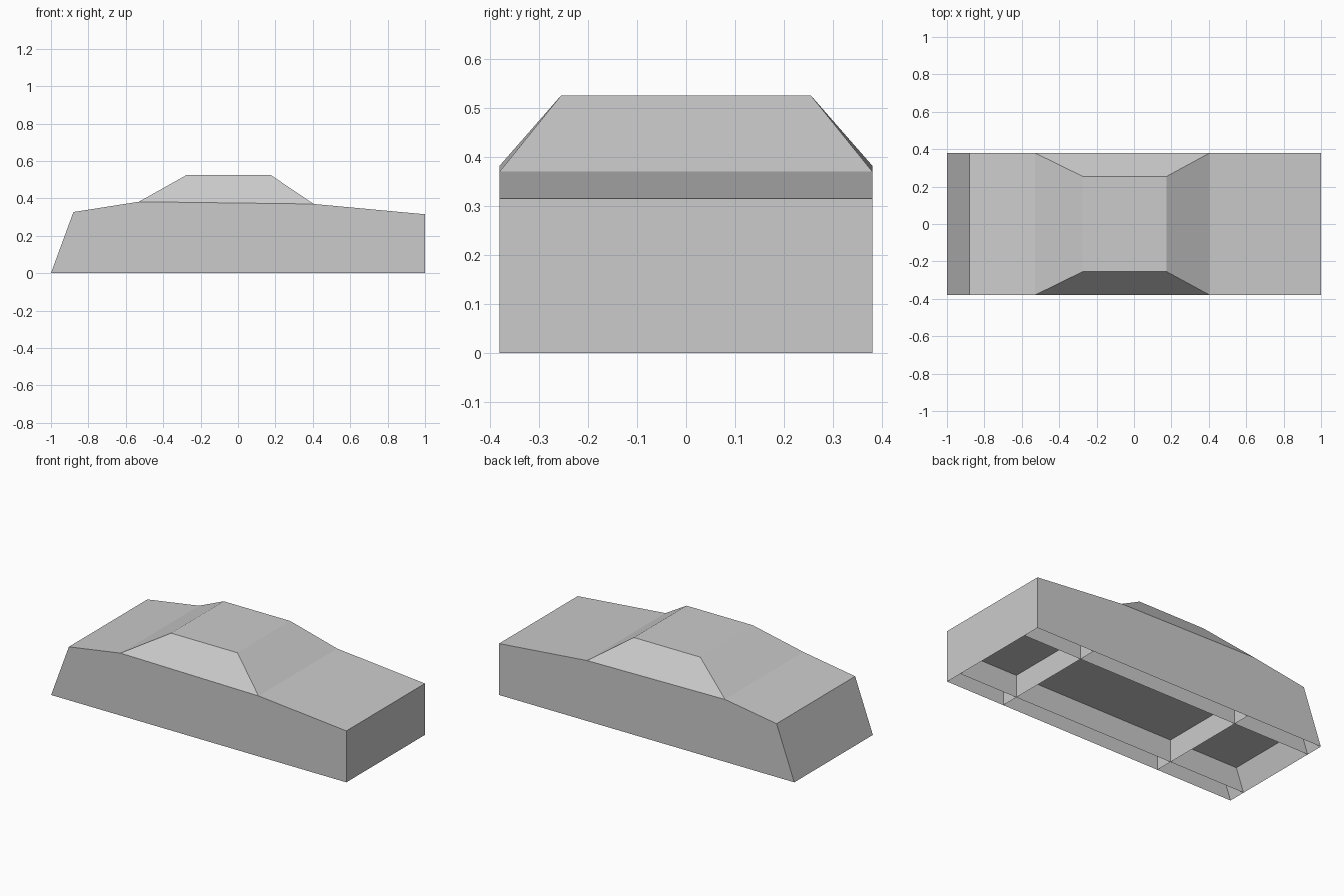
import bpy
import bmesh

cube = bpy.data.objects.get("Cube")
if cube:
    bpy.data.objects.remove(cube, do_unlink=True)

HALF_W = 0.38      # body half width
ROOF_W = 0.255     # roof half width
RAIL_Y = 0.27      # inner rail offset
FLOOR_Z = 0.137    # underside panel height

grey = bpy.data.materials.new("light_grey")
grey.use_nodes = True
colour = (0.6, 0.6, 0.6, 1)
grey.diffuse_color = colour
grey.node_tree.nodes["Principled BSDF"].inputs["Base Color"].default_value = colour


def make(name, faces):
    """Build one flat-shaded object from a list of corner loops."""
    bm = bmesh.new()
    for loop in faces:
        bm.faces.new([bm.verts.new(p) for p in loop])
    bmesh.ops.remove_doubles(bm, verts=bm.verts, dist=0.0005)
    bmesh.ops.recalc_face_normals(bm, faces=bm.faces)
    mesh = bpy.data.meshes.new(name)
    bm.to_mesh(mesh)
    bm.free()
    mesh.materials.append(grey)
    obj = bpy.data.objects.new(name, mesh)
    bpy.context.collection.objects.link(obj)
    return obj


def strip(a, b):
    """Quad across the width between two (x, z, half width) stations."""
    (xa, za, wa), (xb, zb, wb) = a, b
    return [(xa, -wa, za), (xb, -wb, zb), (xb, wb, zb), (xa, wa, za)]


def side(stations, s):
    return [(x, s * w, z) for x, z, w in stations]


# Stations along the length
tail_low, tail_top = (-1, 0, HALF_W), (-0.88, 0.327, HALF_W)
cabin_back, cabin_front = (-0.53, 0.382, HALF_W), (0.405, 0.37, HALF_W)
roof_back, roof_front = (-0.275, 0.525, ROOF_W), (0.175, 0.525, ROOF_W)
nose_top, nose_low = (1, 0.315, HALF_W), (1, 0, HALF_W)

# Lower body: sloped tail, boot, bonnet, nose and flat sides
outline = [tail_low, tail_top, cabin_back, cabin_front, nose_top, nose_low]
pairs = [(tail_low, tail_top), (tail_top, cabin_back),
         (cabin_front, nose_top), (nose_top, nose_low)]
make("lower_body", [strip(a, b) for a, b in pairs]
     + [side(outline, s) for s in (-1, 1)])

# Cabin: rear window, roof, windscreen and leaning sides
cabin = [cabin_back, roof_back, roof_front, cabin_front]
make("cabin", [strip(a, b) for a, b in zip(cabin, cabin[1:])]
     + [side(cabin, s) for s in (-1, 1)])

# Underside panel, ending just inside the sloped tail
slope = (tail_top[0] - tail_low[0]) / tail_top[1]
floor_back = -0.999 + FLOOR_Z * slope
make("underside_panel", [strip((floor_back, FLOOR_Z, HALF_W - 0.001),
                               (0.999, FLOOR_Z, HALF_W - 0.001))])

# Lengthwise rails below the panel
for name, s in (("right_rail", -1), ("left_rail", 1)):
    y = s * RAIL_Y
    make(name, [[(-0.999, y, 0), (floor_back, y, FLOOR_Z),
                 (0.999, y, FLOOR_Z), (0.999, y, 0)]])

# Cross members below the panel
for name, x in (("rear_cross_member", -0.484), ("front_cross_member", 0.604)):
    make(name, [strip((x, 0, HALF_W - 0.001), (x, FLOOR_Z, HALF_W - 0.001))])
